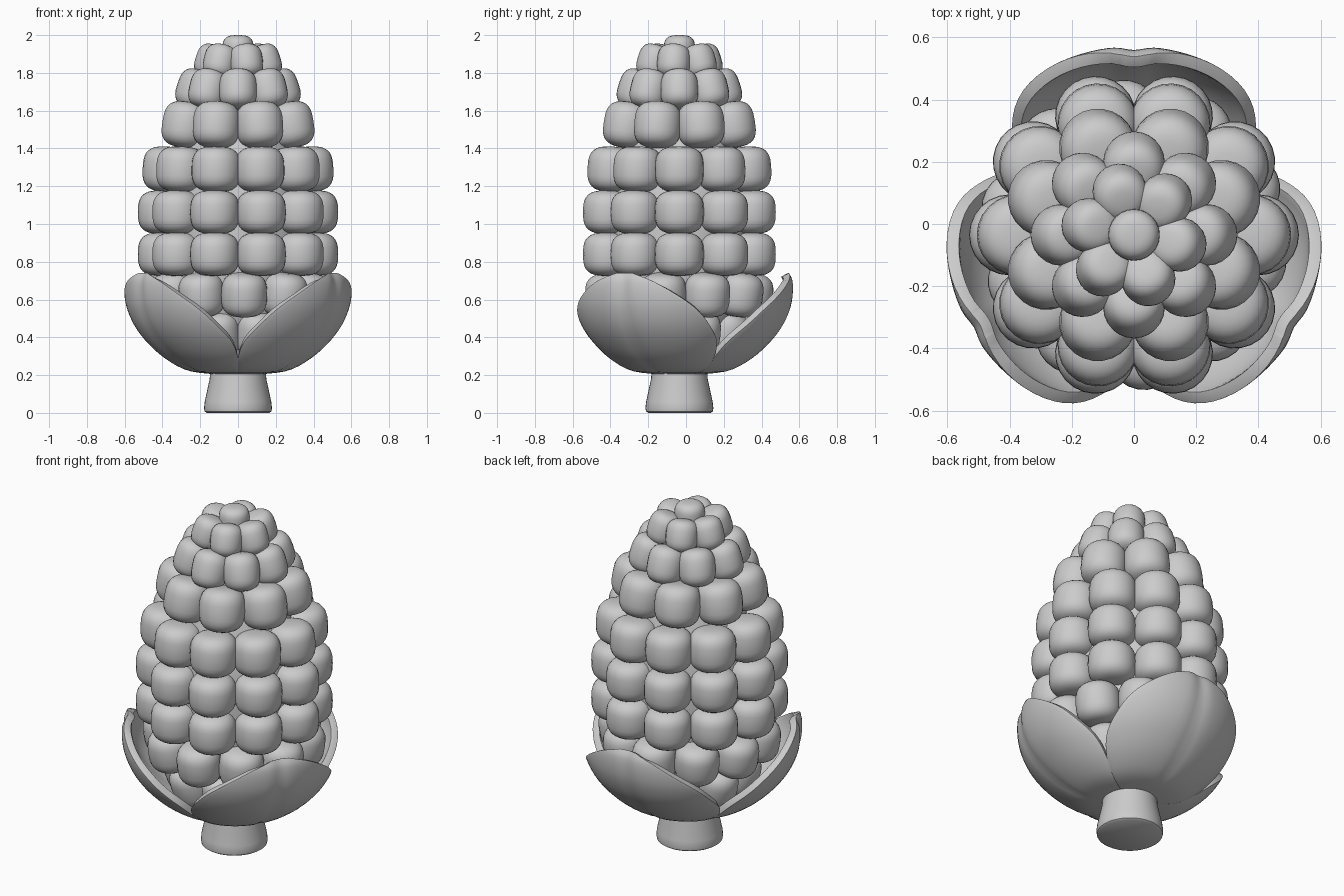
import bpy, bmesh, math
from math import sin, cos, pi, radians
from mathutils import Matrix, Vector

if "Cube" in bpy.data.objects:
    bpy.data.objects.remove(bpy.data.objects["Cube"])

CY = -0.035  # cob axis sits slightly forward of the leaf spread


def make_object(name, bm):
    bmesh.ops.remove_doubles(bm, verts=bm.verts, dist=1e-5)
    bmesh.ops.recalc_face_normals(bm, faces=bm.faces)
    me = bpy.data.meshes.new(name)
    bm.to_mesh(me)
    bm.free()
    ob = bpy.data.objects.new(name, me)
    bpy.context.collection.objects.link(ob)
    bpy.ops.object.select_all(action='DESELECT')
    ob.select_set(True)
    bpy.context.view_layer.objects.active = ob
    bpy.ops.object.shade_smooth_by_angle(angle=radians(40))
    return ob


def lathe(bm, profile, segs, mat):
    """Revolve (radius, z) points around z, then place with a matrix."""
    rings = [[bm.verts.new(mat @ Vector((r * cos(2 * pi * i / segs), r * sin(2 * pi * i / segs), z)))
              for i in range(segs)] if r > 1e-6 else [bm.verts.new(mat @ Vector((0, 0, z)))]
             for r, z in profile]
    for a, b in zip(rings, rings[1:]):
        for i in range(segs):
            j = (i + 1) % segs
            quad = [a[i % len(a)], a[j % len(a)], b[j % len(b)], b[i % len(b)]]
            bm.faces.new(list(dict.fromkeys(quad)))


def kernel_profile(r, h, power, n=16):
    pts = []
    for k in range(n + 1):
        t = -pi / 2 + pi * k / n
        c, s = max(cos(t), 0), sin(t)
        pts.append((r * c ** power if 0 < k < n else 0, h * math.copysign(abs(s) ** power, s)))
    return pts


def interp(table, x):
    """Smooth (Catmull-Rom) lookup in evenly spaced values, x in 0..1."""
    f = x * (len(table) - 1)
    i = min(int(f), len(table) - 2)
    t = f - i
    p = [table[max(0, min(len(table) - 1, i + k))] for k in (-1, 0, 1, 2)]
    return 0.5 * (2 * p[1] + (p[2] - p[0]) * t + (2 * p[0] - 5 * p[1] + 4 * p[2] - p[3]) * t * t
                  + (3 * p[1] - p[0] - 3 * p[2] + p[3]) * t ** 3)


# Kernel rows: z, ring radius, count, start angle, half width, half height, inward tilt
rows = [
    (0.42, 0.27, 8, 22.5, 0.115, 0.12, -18),
    (0.625, 0.375, 10, -85, 0.122, 0.117, -8),
    (0.84, 0.40, 10, 0, 0.13, 0.115, 0),
    (1.063, 0.40, 10, 0, 0.13, 0.115, 0),
    (1.29, 0.375, 10, 0, 0.13, 0.12, 3),
    (1.525, 0.30, 8, 22.5, 0.125, 0.122, 10),
    (1.713, 0.225, 8, 0, 0.10, 0.105, 18),
    (1.86, 0.142, 6, 48, 0.088, 0.09, 18),
    (1.925, 0.0, 1, 0, 0.083, 0.075, 0),
]
for n, (z, ring, count, start, r, h, tilt) in enumerate(rows):
    bm = bmesh.new()
    for k in range(count):
        mat = (Matrix.Translation((0, CY, z)) @ Matrix.Rotation(radians(start + 360 * k / count), 4, 'Z')
               @ Matrix.Translation((ring, 0, 0)) @ Matrix.Rotation(radians(-tilt), 4, 'Y'))
        lathe(bm, kernel_profile(r, h, 0.66), 24, mat)
    make_object(f"kernel_row_{n + 1}", bm)

# Core under the kernels
bm = bmesh.new()
lathe(bm, [(0, 0.21), (0.14, 0.22), (0.24, 0.35), (0.34, 0.55), (0.38, 0.8), (0.38, 1.1), (0.34, 1.32),
           (0.26, 1.52), (0.18, 1.72), (0.1, 1.86), (0, 1.9)], 40, Matrix.Translation((0, CY, 0)))
make_object("cob_core", bm)

# Stem
bm = bmesh.new()
lathe(bm, [(0, 0), (0.165, 0), (0.177, 0.008), (0.18, 0.025), (0.176, 0.06), (0.15, 0.18), (0.145, 0.26),
           (0, 0.26)], 40, Matrix.Translation((0, CY, 0)))
make_object("stem", bm)

# Husk leaves: radius, height and half angle from base to tip
leaf_r = [0.13, 0.27, 0.39, 0.485, 0.55, 0.59, 0.605, 0.603, 0.585]
leaf_z = [0.205, 0.225, 0.29, 0.375, 0.46, 0.55, 0.63, 0.70, 0.74]
leaf_a = [60, 60, 60, 56, 48, 39, 28, 16, 5]
NV, NU = 28, 24
for n, ang in enumerate((90, 210, 330)):
    bm = bmesh.new()
    grid = []
    for j in range(NV + 1):
        v = j / NV
        r, z, a = (interp(t, v) for t in (leaf_r, leaf_z, leaf_a))
        line = []
        for i in range(NU + 1):
            phi = a * (2 * i / NU - 1)
            dent = 0.012 * math.exp(-(phi / 4) ** 2)      # centre crease
            rr = r - dent - 0.022 * (phi / 48) ** 4 * min(1, v * 2)
            th = radians(ang + phi)
            line.append(bm.verts.new((rr * cos(th), CY + rr * sin(th), z)))
        grid.append(line)
    for a, b in zip(grid, grid[1:]):
        for i in range(NU):
            bm.faces.new((a[i], a[i + 1], b[i + 1], b[i]))
    leaf = make_object(f"husk_leaf_{n + 1}", bm)
    sol = leaf.modifiers.new("thickness", 'SOLIDIFY')
    sol.thickness = 0.04
    # thicken towards the cob whichever way the normals came out
    f = leaf.data.polygons[len(leaf.data.polygons) // 2]
    outward = f.normal.dot(Vector((f.center.x, f.center.y - CY, 0))) > 0
    sol.offset = -1 if outward else 1
    bev = leaf.modifiers.new("soft_edge", 'BEVEL')
    bev.width, bev.segments, bev.limit_method, bev.angle_limit = 0.012, 3, 'ANGLE', radians(50)
